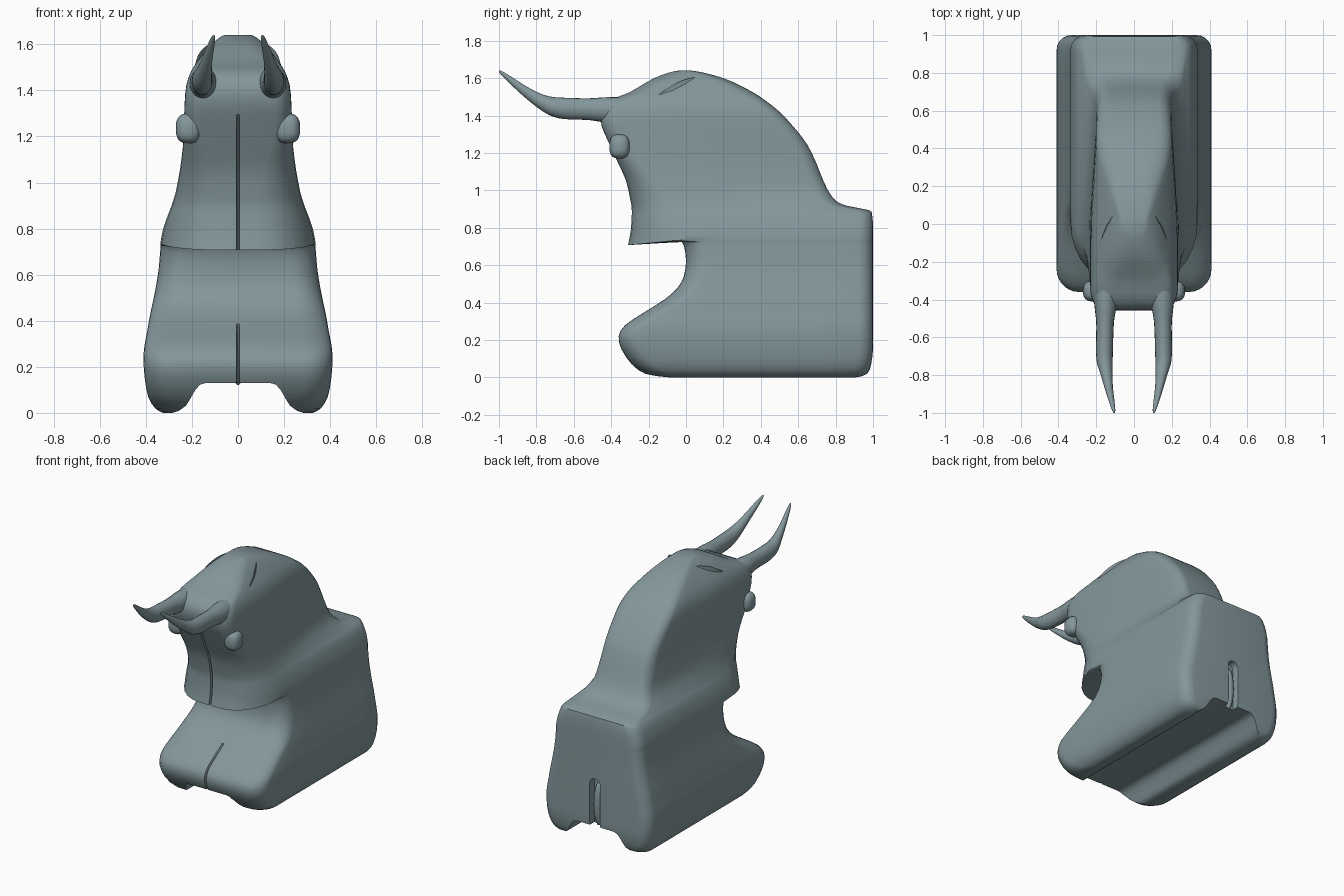
import bpy, bmesh, math
from mathutils import Matrix, Vector

if "Cube" in bpy.data.objects:
    bpy.data.objects.remove(bpy.data.objects["Cube"])

grey = bpy.data.materials.new("slate_grey")
grey.diffuse_color = (0.23, 0.31, 0.33, 1)
grey.use_nodes = True
grey.node_tree.nodes["Principled BSDF"].inputs["Base Color"].default_value = grey.diffuse_color


def make_object(name, bm):
    bmesh.ops.recalc_face_normals(bm, faces=bm.faces[:])
    mesh = bpy.data.meshes.new(name)
    bm.to_mesh(mesh)
    bm.free()
    mesh.materials.append(grey)
    obj = bpy.data.objects.new(name, mesh)
    bpy.context.collection.objects.link(obj)
    return obj


def loft(name, rings):
    bm = bmesh.new()
    loops = [[bm.verts.new(p) for p in r] for r in rings]
    n = len(loops[0])
    for a, b in zip(loops, loops[1:]):
        for i in range(n):
            bm.faces.new((a[i], a[(i + 1) % n], b[(i + 1) % n], b[i]))
    bm.faces.new(loops[0])
    bm.faces.new(loops[-1])
    return make_object(name, bm)


def refine(rows):
    """Insert a smooth in-between row after each row."""
    out = []
    for i in range(len(rows) - 1):
        a, b, c, d = rows[max(i - 1, 0)], rows[i], rows[i + 1], rows[min(i + 2, len(rows) - 1)]
        out += [b, tuple((9 * (q + r) - p - s) / 16 for p, q, r, s in zip(a, b, c, d))]
    return out + [rows[-1]]


def smooth(obj, angle=40):
    bpy.ops.object.select_all(action='DESELECT')
    obj.select_set(True)
    bpy.context.view_layer.objects.active = obj
    bpy.ops.object.shade_smooth_by_angle(angle=math.radians(angle))


# Horizontal slices: height, front y, back y, half width
base = [
    (0.00, -0.12, 0.92, 0.325), (0.02, -0.22, 0.97, 0.36), (0.07, -0.29, 0.99, 0.39),
    (0.15, -0.345, 1.0, 0.405), (0.22, -0.36, 1.0, 0.41), (0.28, -0.325, 1.0, 0.408),
    (0.35, -0.22, 1.0, 0.395), (0.42, -0.11, 1.0, 0.383), (0.48, -0.045, 1.0, 0.37),
    (0.54, -0.012, 1.0, 0.358), (0.62, 0.00, 1.0, 0.345), (0.70, -0.01, 1.0, 0.338),
    (0.725, -0.025, 1.0, 0.336)]
head = [
    (0.735, -0.31, 1.0, 0.337), (0.80, -0.295, 1.0, 0.325), (0.87, -0.29, 0.995, 0.30),
    (0.895, -0.29, 0.975, 0.29), (0.92, -0.292, 0.85, 0.282), (0.96, -0.30, 0.785, 0.27),
    (1.05, -0.32, 0.735, 0.253), (1.15, -0.365, 0.695, 0.24), (1.25, -0.41, 0.645, 0.235),
    (1.34, -0.45, 0.575, 0.232), (1.42, -0.455, 0.50, 0.225), (1.48, -0.41, 0.425, 0.205),
    (1.52, -0.31, 0.365, 0.18), (1.56, -0.24, 0.29, 0.15), (1.60, -0.17, 0.20, 0.115),
    (1.63, -0.09, 0.09, 0.08), (1.64, -0.04, 0.03, 0.06)]


def ring(z, yf, yb, w, is_head):
    t = min(1, max(0, (z - 0.74) / 0.46))
    fx = min(0.26 - 0.18 * t if is_head else 0.12, 0.75 * w)
    fy = min(0.32 - 0.22 * t if is_head else 0.12, 0.42 * (yb - yf))
    b = min(0.08, 0.6 * w, 0.4 * (yb - yf))
    creased = 0.73 < z < 1.26 if is_head else 0.1 < z < 0.36
    pts = [(0, yf + (0.03 if creased else 0)), (0.007, yf)]
    for i in range(8):
        a = i / 7 * math.pi / 2
        pts.append((w - fx + fx * math.sin(a), yf + fy - fy * math.cos(a)))
    for i in range(1, 6):
        pts.append((w, yf + fy + (yb - b - yf - fy) * i / 6))
    for i in range(6):
        a = i / 5 * math.pi / 2
        pts.append((w - b + b * math.cos(a), yb - b + b * math.sin(a)))
    pts.append((0, yb))
    pts += [(-x, y) for x, y in pts[-2:0:-1]]
    taper = 0.19 * min(1, max(0, (z - 0.87) / 0.13))
    dip = 0.1 * max(0, 1 - (z - 0.735) / 0.12) if is_head else 0
    return [(x * (1 - taper * max(0, y) / 0.7), y, z - dip * max(0, -y - 0.03))
            for x, y in pts]


# Body and head in one smooth mass
body = loft("body", [ring(*s, False) for s in refine(base)]
            + [ring(*s, True) for s in refine(head)])


def cut(name, profile, y0, y1):
    cutter = loft(name, [[(x, y, z) for x, z in profile] for y in (y0, y1)])
    cutter.hide_render = True
    mod = body.modifiers.new(name, 'BOOLEAN')
    mod.operation = 'DIFFERENCE'
    mod.solver = 'EXACT'
    mod.object = cutter
    bpy.context.view_layer.objects.active = body
    bpy.ops.object.modifier_apply(modifier=name)
    bpy.data.objects.remove(cutter)


# Channel under the body, leaving two rounded runners
half = [(0.14, 0.13), (0.165, 0.122), (0.185, 0.10), (0.205, 0.065),
        (0.225, 0.032), (0.255, 0.01), (0.29, -0.002), (0.29, -0.1)]
cut("channel", half + [(-x, z) for x, z in reversed(half)], -1.2, 1.2)

# Slot for the tail at the back
arch = [(0.04 * math.cos(a), 0.42 + 0.04 * math.sin(a))
        for a in (math.pi * i / 8 for i in range(9))]
cut("tail_slot", [(0.04, 0.05)] + arch + [(-0.04, 0.05)], 0.95, 1.2)
smooth(body)

# Tail lying in the slot
bm = bmesh.new()
bmesh.ops.create_uvsphere(bm, u_segments=16, v_segments=12, radius=1)
for v in bm.verts:
    v.co = (v.co.x * 0.033, 0.955 + v.co.y * 0.035, 0.27 + v.co.z * 0.15)
smooth(make_object("tail", bm))

# Horns: y, centre x, centre z, radius x, radius z
horn_path = [
    (-0.25, 0.14, 1.43, 0.07, 0.07), (-0.42, 0.15, 1.43, 0.06, 0.068),
    (-0.52, 0.153, 1.434, 0.047, 0.058), (-0.65, 0.156, 1.438, 0.045, 0.057),
    (-0.73, 0.155, 1.452, 0.042, 0.05), (-0.80, 0.145, 1.487, 0.031, 0.04),
    (-0.87, 0.133, 1.535, 0.022, 0.031), (-0.94, 0.118, 1.59, 0.015, 0.021),
    (-0.985, 0.108, 1.626, 0.009, 0.012), (-1.0, 0.105, 1.636, 0.003, 0.004)]
for side, label in ((1, "right"), (-1, "left")):
    rings = [[(side * (x + rx * math.cos(a)), y, z + rz * math.sin(a))
              for a in (math.tau * i / 20 for i in range(20))]
             for y, x, z, rx, rz in refine(refine(horn_path))]
    smooth(loft("horn_" + label, rings), 60)

    # Leaf-shaped ear swept up and back, narrowing to its tip
    bm = bmesh.new()
    bmesh.ops.create_uvsphere(bm, u_segments=24, v_segments=16, radius=1)
    rot = Matrix.Rotation(math.radians(35), 4, 'X')
    for v in bm.verts:
        p = v.co.copy()
        inward = 0.05 * max(0, p.y) ** 2
        q = rot @ Vector((p.x * 0.10, p.y * 0.20, p.z * 0.072))
        v.co = (side * (0.172 - 0.2 * q.y - inward), q.y - 0.075, q.z + 1.475)
    smooth(make_object("ear_" + label, bm), 60)

    # Rounded-square eye
    bm = bmesh.new()
    bmesh.ops.create_uvsphere(bm, u_segments=24, v_segments=16, radius=1)
    for v in bm.verts:
        q = [math.copysign(abs(c) ** 0.75, c) for c in v.co]
        v.co = (side * (0.215 + q[0] * 0.055), -0.355 + q[1] * 0.055, 1.235 + q[2] * 0.065)
    smooth(make_object("eye_" + label, bm), 60)
